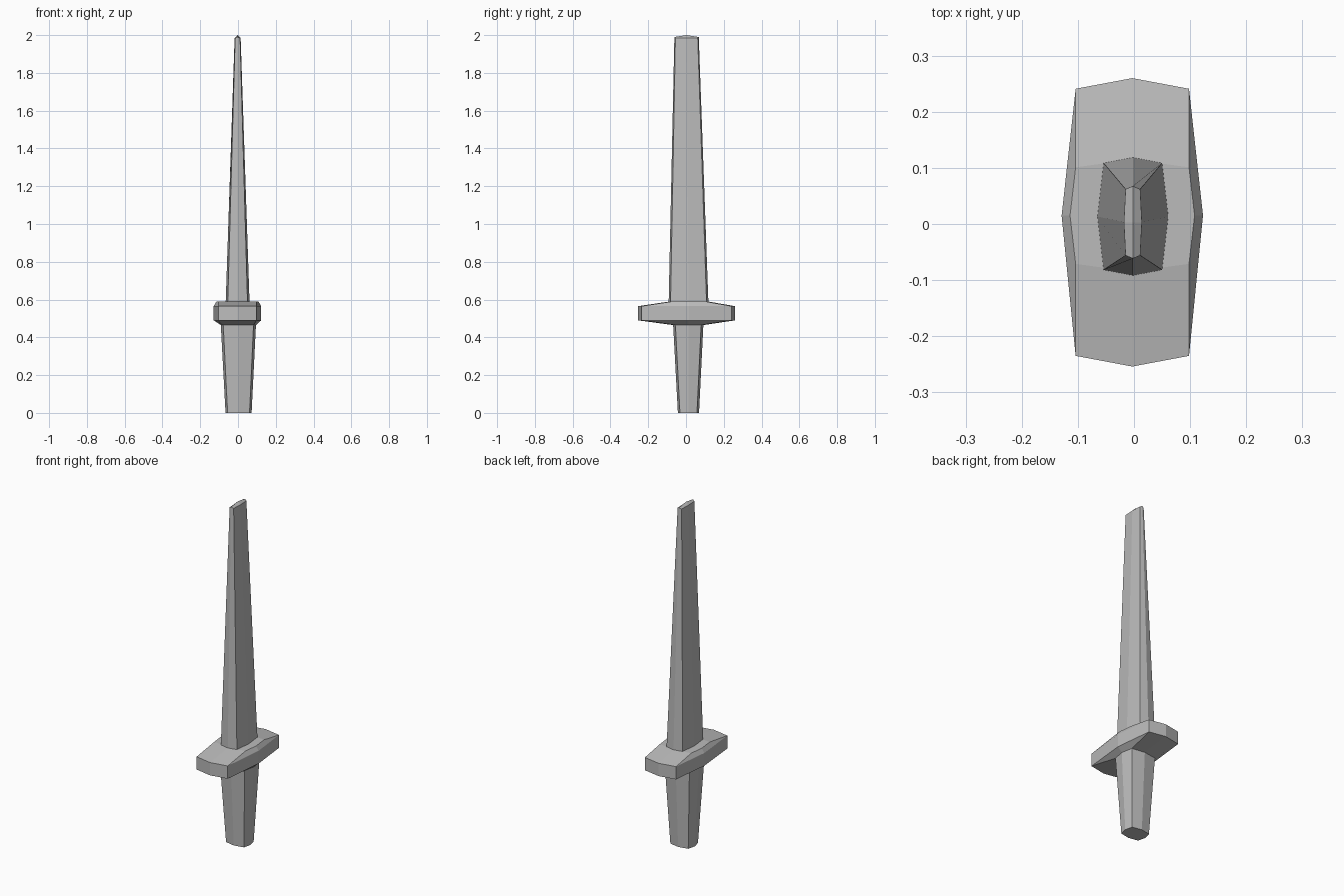
import bpy, bmesh

cube = bpy.data.objects.get("Cube")
if cube:
    bpy.data.objects.remove(cube, do_unlink=True)

steel = bpy.data.materials.new("plain grey")
steel.use_nodes = True
GREY = (0.5, 0.5, 0.5, 1)
steel.diffuse_color = GREY
steel.node_tree.nodes["Principled BSDF"].inputs["Base Color"].default_value = GREY


def ring(bm, z, cx, cy, corner_x, corner_y, mid_x, end_y, mid_y=None):
    """Eight-sided section: back end, corner, side, corner, front end and back."""
    mid_y = cy if mid_y is None else mid_y
    pts = [(cx, cy + end_y), (cx - corner_x, cy + corner_y), (cx - mid_x, mid_y),
           (cx - corner_x, cy - corner_y), (cx, cy - end_y), (cx + corner_x, cy - corner_y),
           (cx + mid_x, mid_y), (cx + corner_x, cy + corner_y)]
    return [bm.verts.new((x, y, z)) for x, y in pts]


def loft(name, sections, peak=None):
    """Join sections from bottom to top; a peak closes the top with a ridge."""
    bm = bmesh.new()
    rings = [ring(bm, *s) for s in sections]
    for low, high in zip(rings, rings[1:]):
        for i in range(8):
            j = (i + 1) % 8
            bm.faces.new((low[i], low[j], high[j], high[i]))
    bm.faces.new(rings[0])
    top = rings[-1]
    if peak:
        tip = bm.verts.new(peak)
        for i in range(0, 8, 2):
            bm.faces.new((top[i], top[i + 1], top[(i + 2) % 8], tip))
        # raise the two ends of the ridge
        for i in (0, 4):
            top[i].co.z += 0.006
    else:
        bm.faces.new(top)
    bmesh.ops.recalc_face_normals(bm, faces=bm.faces)
    mesh = bpy.data.meshes.new(name)
    bm.to_mesh(mesh)
    bm.free()
    mesh.materials.append(steel)
    obj = bpy.data.objects.new(name, mesh)
    bpy.context.collection.objects.link(obj)


# Tapered grip
grip_top = (0.465, 0.002, 0.012, 0.08, 0.068, 0.093, 0.08)
loft("grip", [(0, 0.003, 0.013, 0.058, 0.045, 0.069, 0.056), grip_top])

# Cross guard: sloped underside, upright rim, sloped top with a flat middle
rim = (-0.003, 0.003, 0.101, 0.238, 0.126, 0.257, 0.015)
loft("guard", [grip_top, (0.49, *rim), (0.565, *rim),
               (0.59, -0.003, 0.015, 0.101, 0.086, 0.111, 0.1)])

# Blade with a small ridged tip
loft("blade", [(0.575, -0.002, 0.0135, 0.0525, 0.0955, 0.0635, 0.1055),
               (1.984, -0.002, 0.003, 0.013, 0.059, 0.016, 0.0645)],
     peak=(-0.002, 0.003, 2.0))
